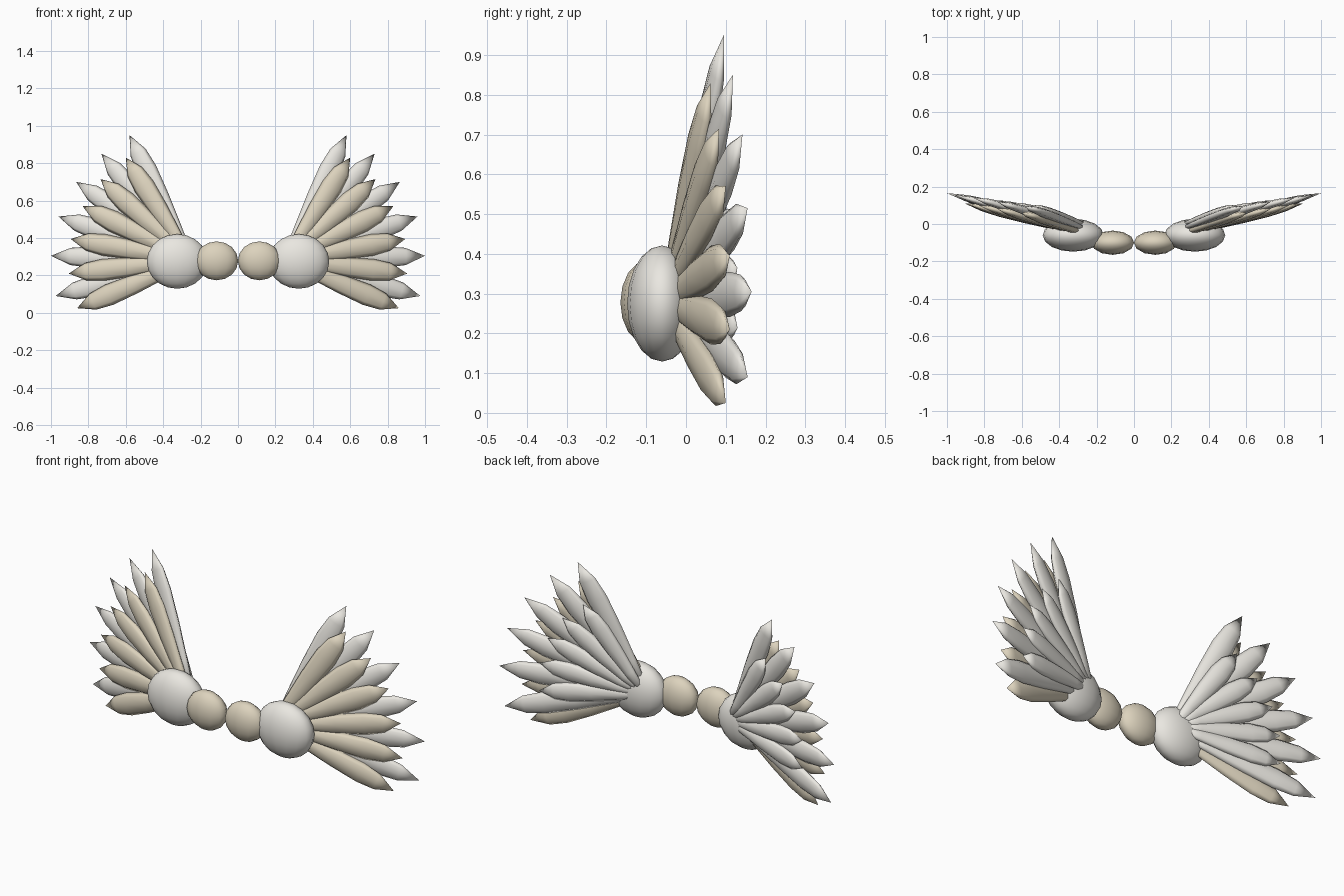
import bpy
from math import cos, sin, pi, radians
from mathutils import Vector

if "Cube" in bpy.data.objects:
    bpy.data.objects.remove(bpy.data.objects["Cube"])


def material(name, color):
    m = bpy.data.materials.new(name)
    m.diffuse_color = (*color, 1)
    m.use_nodes = True
    m.node_tree.nodes["Principled BSDF"].inputs["Base Color"].default_value = m.diffuse_color
    return m


IVORY = material("ivory", (0.82, 0.80, 0.75))
TAN = material("tan", (0.72, 0.65, 0.51))

# Feather outline: (fraction of length, half width, half thickness)
FEATHER = [(0.0, 0.018, 0.012), (0.25, 0.036, 0.019), (0.5, 0.051, 0.024),
           (0.72, 0.058, 0.024), (0.86, 0.047, 0.018)]
SIDES = 8


def make_object(name, verts, faces, mat):
    me = bpy.data.meshes.new(name)
    me.from_pydata(verts, [], faces)
    me.materials.append(mat)
    for p in me.polygons:
        p.use_smooth = True
    ob = bpy.data.objects.new(name, me)
    bpy.context.collection.objects.link(ob)
    return ob


def feather(name, root, tip, scale, mat, side):
    """Flattened tapering blade lofted from root to a pointed tip."""
    root, tip = Vector(root), Vector(tip)
    axis = (tip - root).normalized()
    wide = Vector((-0.22, 1, 0)).cross(axis).normalized()
    thick = axis.cross(wide)
    verts = []
    for t, w, h in FEATHER:
        c = root.lerp(tip, t)
        for i in range(SIDES):
            a = 2 * pi * i / SIDES
            verts.append(c + wide * (w * scale * cos(a)) + thick * (h * scale * sin(a)))
    verts.append(tip)
    verts = [(v.x * side, v.y, v.z) for v in verts]
    faces = [tuple(reversed(range(SIDES)))]
    n = len(FEATHER)
    for r in range(n - 1):
        for i in range(SIDES):
            j = (i + 1) % SIDES
            faces.append((r * SIDES + i, r * SIDES + j, (r + 1) * SIDES + j, (r + 1) * SIDES + i))
    last = (n - 1) * SIDES
    for i in range(SIDES):
        faces.append((last + i, last + (i + 1) % SIDES, n * SIDES))
    if side < 0:
        faces = [tuple(reversed(f)) for f in faces]
    return make_object(name, verts, faces, mat)


def ball(name, loc, radii, segs, rings, mat):
    bpy.ops.mesh.primitive_uv_sphere_add(segments=segs, ring_count=rings, radius=1, location=loc)
    ob = bpy.context.object
    ob.name = name
    ob.scale = radii
    ob.data.materials.append(mat)
    bpy.ops.object.shade_smooth()


# Tips of each feather layer on the right wing
front_tips = [(0.60, 0.062, 0.83), (0.735, 0.083, 0.715), (0.83, 0.10, 0.57),
              (0.895, 0.11, 0.395), (0.905, 0.11, 0.21), (0.86, 0.10, 0.025)]
long_tips = [(0.58, 0.095, 0.95), (0.73, 0.118, 0.85), (0.865, 0.142, 0.70),
             (0.96, 0.155, 0.515), (1.0, 0.165, 0.305), (0.975, 0.155, 0.09)]
back_tips = [(0.25 + 0.54 * cos(radians(a)), 0.065 + 0.065 * cos(radians(a)),
              0.28 + 0.54 * sin(radians(a))) for a in (57, 41, 25, 9, -7)]
LAYERS = [("front_feather", (0.25, -0.055, 0.28), front_tips, 1.0, TAN),
          ("long_feather", (0.25, -0.03, 0.28), long_tips, 0.98, IVORY),
          ("back_feather", (0.25, -0.008, 0.28), back_tips, 0.88, IVORY)]

for side, label in ((1, "right"), (-1, "left")):
    # Wing feathers in three fanned layers
    for name, root, tips, scale, mat in LAYERS:
        for k, tip in enumerate(tips):
            feather(f"{name}_{label}_{k + 1}", root, tip, scale, mat, side)
    # Wing joint and centre bead
    ball(f"wing_joint_{label}", (side * 0.325, -0.06, 0.275), (0.163, 0.088, 0.146), 16, 10, IVORY)
    ball(f"centre_bead_{label}", (side * 0.114, -0.1, 0.278), (0.115, 0.065, 0.104), 12, 8, TAN)
